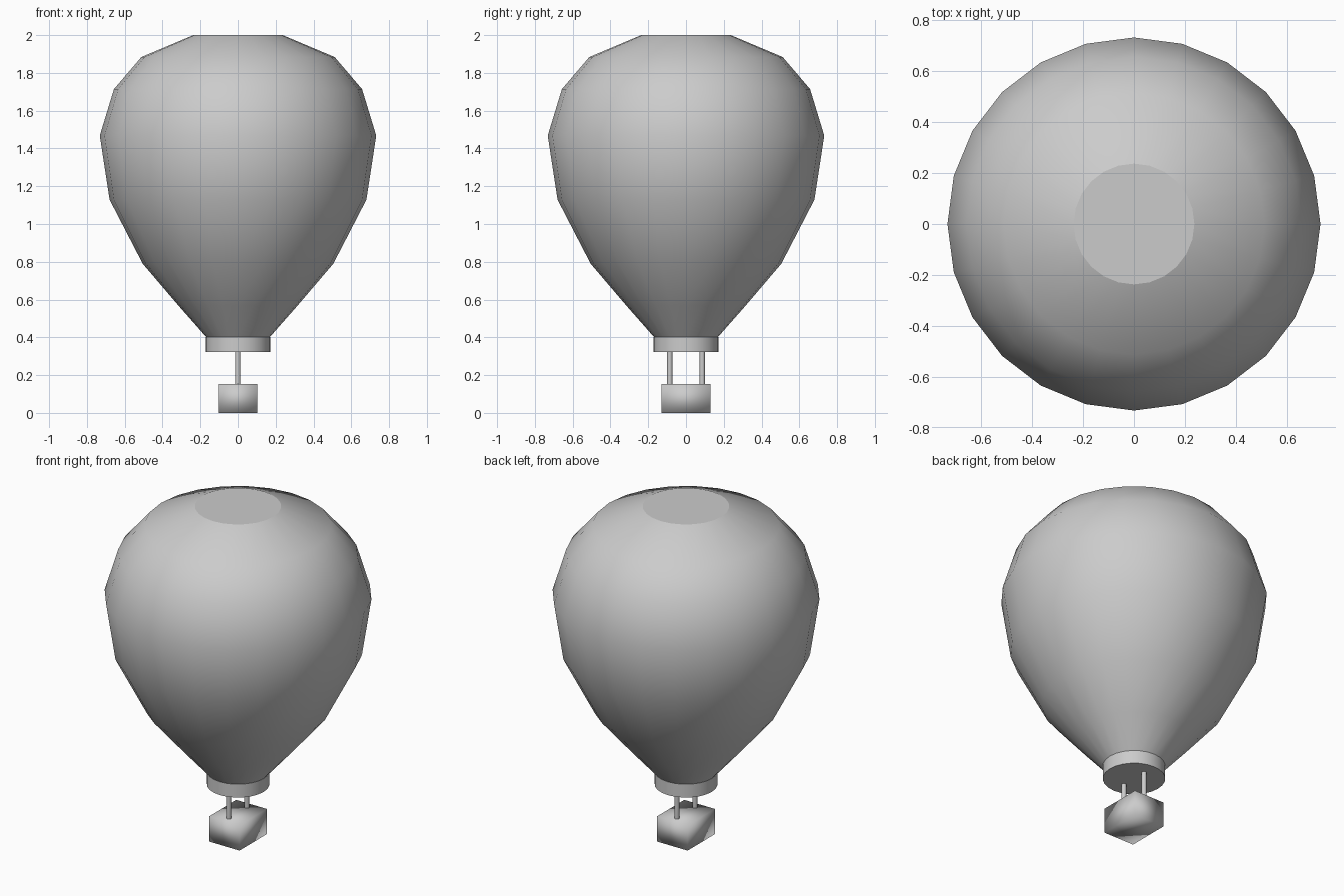
import bpy, bmesh, math

if "Cube" in bpy.data.objects:
    bpy.data.objects.remove(bpy.data.objects["Cube"])


def lathe(name, profile, sides):
    """Closed turned solid: smooth sides, flat end caps."""
    bm = bmesh.new()
    rings = []
    for r, z in profile:
        rings.append([bm.verts.new((r * math.cos(2 * math.pi * i / sides),
                                    r * math.sin(2 * math.pi * i / sides), z))
                      for i in range(sides)])
    for low, high in zip(rings, rings[1:]):
        for i in range(sides):
            j = (i + 1) % sides
            bm.faces.new((low[i], low[j], high[j], high[i])).smooth = True
    bm.faces.new(rings[0][::-1])
    bm.faces.new(rings[-1])
    mesh = bpy.data.meshes.new(name)
    bm.to_mesh(mesh)
    bm.free()
    obj = bpy.data.objects.new(name, mesh)
    bpy.context.collection.objects.link(obj)
    return obj


# Balloon envelope with flat crown
lathe("envelope", [(0.168, 0.40), (0.315, 0.567), (0.505, 0.79), (0.68, 1.129),
                   (0.732, 1.468), (0.657, 1.714), (0.512, 1.884), (0.237, 2.0)], 24)

# Collar at the mouth
lathe("collar", [(0.172, 0.323), (0.172, 0.403)], 24)

# Two posts carrying the basket
for side, y in (("front", -0.086), ("back", 0.086)):
    post = lathe(side + "_post", [(0.014, 0.14), (0.014, 0.335)], 12)
    post.location.y = y

# Basket: softly shaded box
bpy.ops.mesh.primitive_cube_add(size=1, location=(0, 0, 0.076))
basket = bpy.context.object
basket.name = "basket"
basket.scale = (0.204, 0.26, 0.152)
bpy.ops.object.transform_apply(location=False, rotation=False, scale=True)
bpy.ops.object.shade_smooth()
